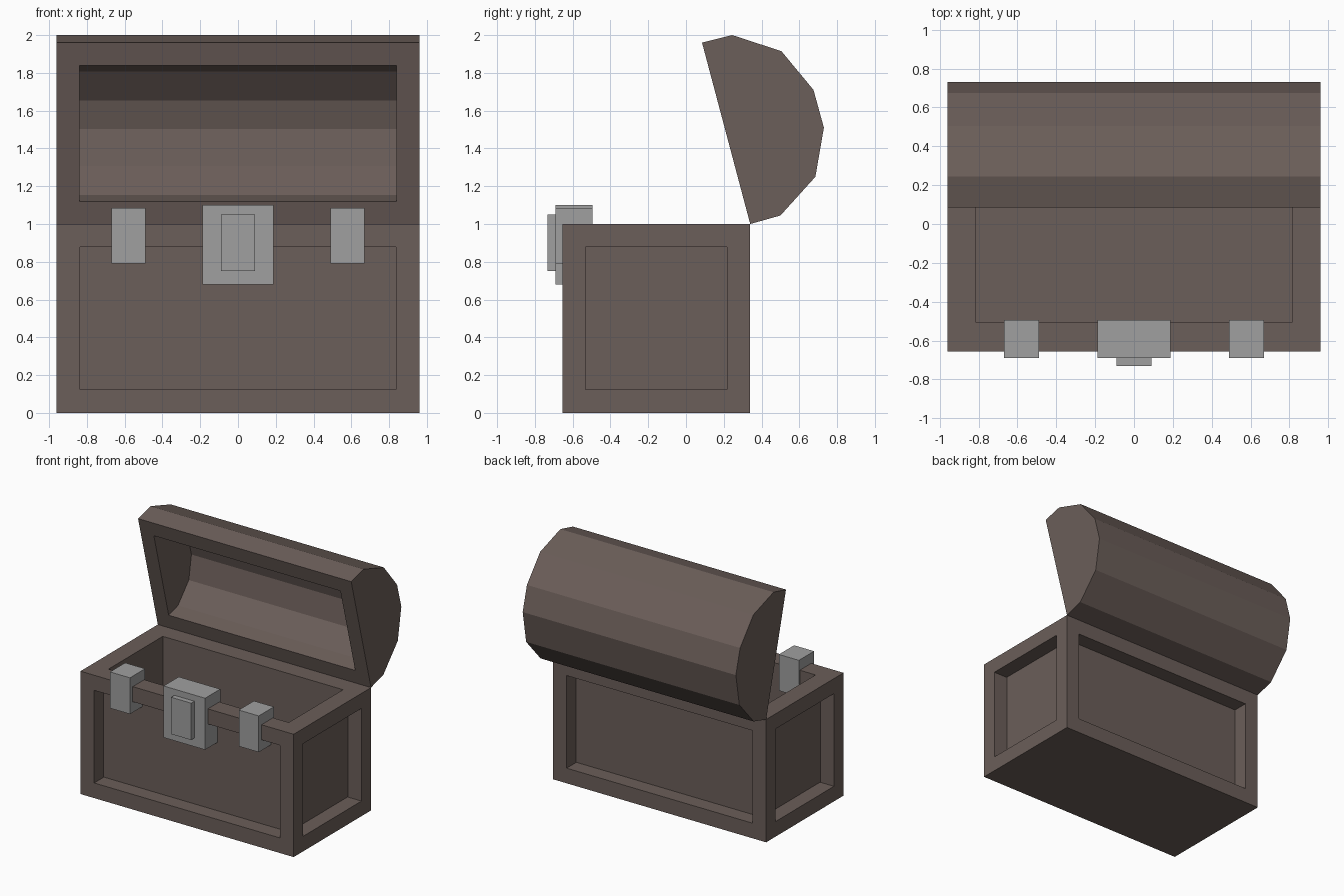
import bpy
import bmesh
from mathutils import Vector

default = bpy.data.objects.get("Cube")
if default:
    bpy.data.objects.remove(default, do_unlink=True)


def material(name, rgb):
    m = bpy.data.materials.new(name)
    m.use_nodes = True
    m.diffuse_color = (*rgb, 1)
    m.node_tree.nodes["Principled BSDF"].inputs["Base Color"].default_value = (*rgb, 1)
    return m


WOOD = material("dark brown wood", (0.147, 0.112, 0.1))
STEEL = material("grey metal", (0.35, 0.35, 0.35))


def finish(bm, name, mat):
    bmesh.ops.recalc_face_normals(bm, faces=bm.faces)
    mesh = bpy.data.meshes.new(name)
    bm.to_mesh(mesh)
    bm.free()
    mesh.materials.append(mat)
    obj = bpy.data.objects.new(name, mesh)
    bpy.context.collection.objects.link(obj)
    return obj


def box(low, high):
    bm = bmesh.new()
    bmesh.ops.create_cube(bm, size=1)
    low, high = Vector(low), Vector(high)
    bmesh.ops.scale(bm, vec=high - low, verts=bm.verts)
    bmesh.ops.translate(bm, vec=(low + high) / 2, verts=bm.verts)
    bm.normal_update()
    return bm


def recess(bm, faces, border, depth):
    """Inset each face, then sink it straight in."""
    bmesh.ops.inset_individual(bm, faces=faces, thickness=border, use_even_offset=True)
    for f in faces:
        shift = f.normal * -depth
        new = bmesh.ops.extrude_discrete_faces(bm, faces=[f])["faces"]
        bmesh.ops.translate(bm, vec=shift, verts=new[0].verts)


# Chest body: sunken panels on four sides and a deep storage cavity
HALF = 0.96
body = box((-HALF, -0.655, 0), (HALF, 0.34, 1))
sides = [f for f in body.faces if abs(f.normal.z) < 0.5]
top = [f for f in body.faces if f.normal.z > 0.5]
recess(body, sides, 0.123, 0.125)
recess(body, top, 0.148, 0.85)
finish(body, "chest_body", WOOD)

# Open lid: faceted vault with a smaller vault hollowed into it
profile = [Vector(p) for p in (
    (0.085, 1.96), (0.245, 2.0), (0.505, 1.915), (0.675, 1.71),
    (0.73, 1.51), (0.685, 1.25), (0.5, 1.045), (0.34, 1.0))]
centre = (profile[0] + profile[-1]) / 2
lid = bmesh.new()


def vault(points, half):
    """Curved strips and end caps, open along the chord; returns both edges."""
    left, right = [[lid.verts.new((x, *p)) for p in points] for x in (half, -half)]
    for i in range(len(points) - 1):
        lid.faces.new((left[i], left[i + 1], right[i + 1], right[i]))
    lid.faces.new(left)
    lid.faces.new(right)
    return left[0], left[-1], right[-1], right[0]


outer = vault(profile, HALF)
inner = vault([centre + (p - centre) * 0.75 for p in profile], 0.84)
for i in range(4):
    j = (i + 1) % 4
    lid.faces.new((outer[i], outer[j], inner[j], inner[i]))
finish(lid, "chest_lid", WOOD)

# Metal clasps on the front rail
for side, x in (("left", 0.58), ("right", -0.58)):
    finish(box((x - 0.09, -0.69, 0.79), (x + 0.09, -0.495, 1.085)), side + "_clasp", STEEL)
finish(box((-0.187, -0.69, 0.68), (0.187, -0.495, 1.1)), "lock_block", STEEL)
finish(box((-0.09, -0.732, 0.75), (0.09, -0.68, 1.05)), "lock_plate", STEEL)
